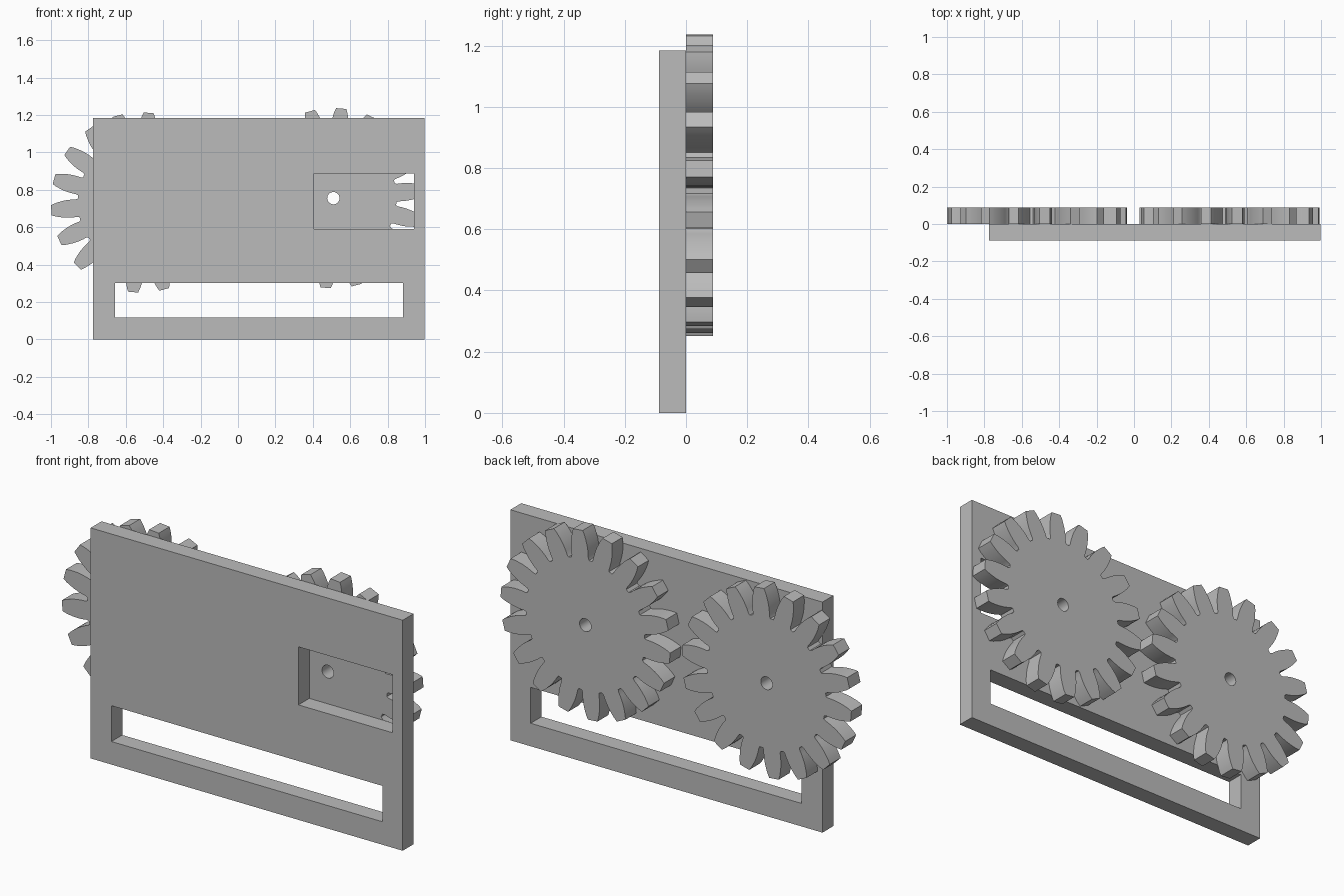
import bpy, bmesh, math

if "Cube" in bpy.data.objects:
    bpy.data.objects.remove(bpy.data.objects["Cube"], do_unlink=True)

grey = bpy.data.materials.new("plain grey")
grey.use_nodes = True
colour = (0.5, 0.5, 0.5, 1)
grey.diffuse_color = colour
grey.node_tree.nodes["Principled BSDF"].inputs["Base Color"].default_value = colour

THICK = 0.088
TEETH = 18


def extrude_outline(name, loops, y0, y1):
    """Solid from an outer loop and hole loops of (x, z), running from y0 to y1."""
    bm = bmesh.new()
    edges = []
    for loop in loops:
        verts = [bm.verts.new((x, y0, z)) for x, z in loop]
        edges += [bm.edges.new((a, b)) for a, b in zip(verts, verts[1:] + verts[:1])]
    bmesh.ops.triangle_fill(bm, edges=edges, use_beauty=True)
    bmesh.ops.dissolve_limit(bm, angle_limit=0.01, verts=bm.verts[:], edges=bm.edges[:])
    ext = bmesh.ops.extrude_face_region(bm, geom=bm.faces[:], use_keep_orig=True)
    top = [v for v in ext["geom"] if isinstance(v, bmesh.types.BMVert)]
    bmesh.ops.translate(bm, verts=top, vec=(0, y1 - y0, 0))
    bmesh.ops.recalc_face_normals(bm, faces=bm.faces[:])
    mesh = bpy.data.meshes.new(name)
    bm.to_mesh(mesh)
    bm.free()
    mesh.materials.append(grey)
    obj = bpy.data.objects.new(name, mesh)
    bpy.context.collection.objects.link(obj)
    return obj


def rect(x0, x1, z0, z1):
    return [(x0, z0), (x1, z0), (x1, z1), (x0, z1)]


def circle(cx, cz, r, n=32):
    steps = [2 * math.pi * i / n for i in range(n)]
    return [(cx + r * math.cos(a), cz + r * math.sin(a)) for a in steps]


# Half of a tooth: distance from the gear centre, half width
FLANK = [(0.334, 0.050), (0.345, 0.047), (0.365, 0.048), (0.39, 0.0475),
         (0.415, 0.045), (0.44, 0.040), (0.46, 0.035), (0.481, 0.027)]


def gear_outline(cx, cz, phase):
    tooth = [(r, -w) for r, w in FLANK] + [(r, w) for r, w in reversed(FLANK)]
    points = []
    for i in range(TEETH):
        a = math.radians(phase) + 2 * math.pi * i / TEETH
        c, s = math.cos(a), math.sin(a)
        points += [(cx + u * c - v * s, cz + u * s + v * c) for u, v in tooth]
    return points


# Backing plate with a long slot and a window
extrude_outline("backing_plate",
                [rect(-0.775, 0.997, 0, 1.183),
                 rect(-0.657, 0.882, 0.118, 0.302),
                 rect(0.405, 0.94, 0.59, 0.888)],
                -THICK, 0)

# Two gears on the back, each with a shaft hole
for name, cx, cz in (("left_gear", 0.51, 0.755), ("right_gear", -0.519, 0.732)):
    gear = extrude_outline(name, [gear_outline(cx, cz, 5), circle(cx, cz, 0.033)], 0, THICK)
    bpy.ops.object.select_all(action="DESELECT")
    gear.select_set(True)
    bpy.context.view_layer.objects.active = gear
    bpy.ops.object.shade_smooth_by_angle(angle=math.radians(30))
